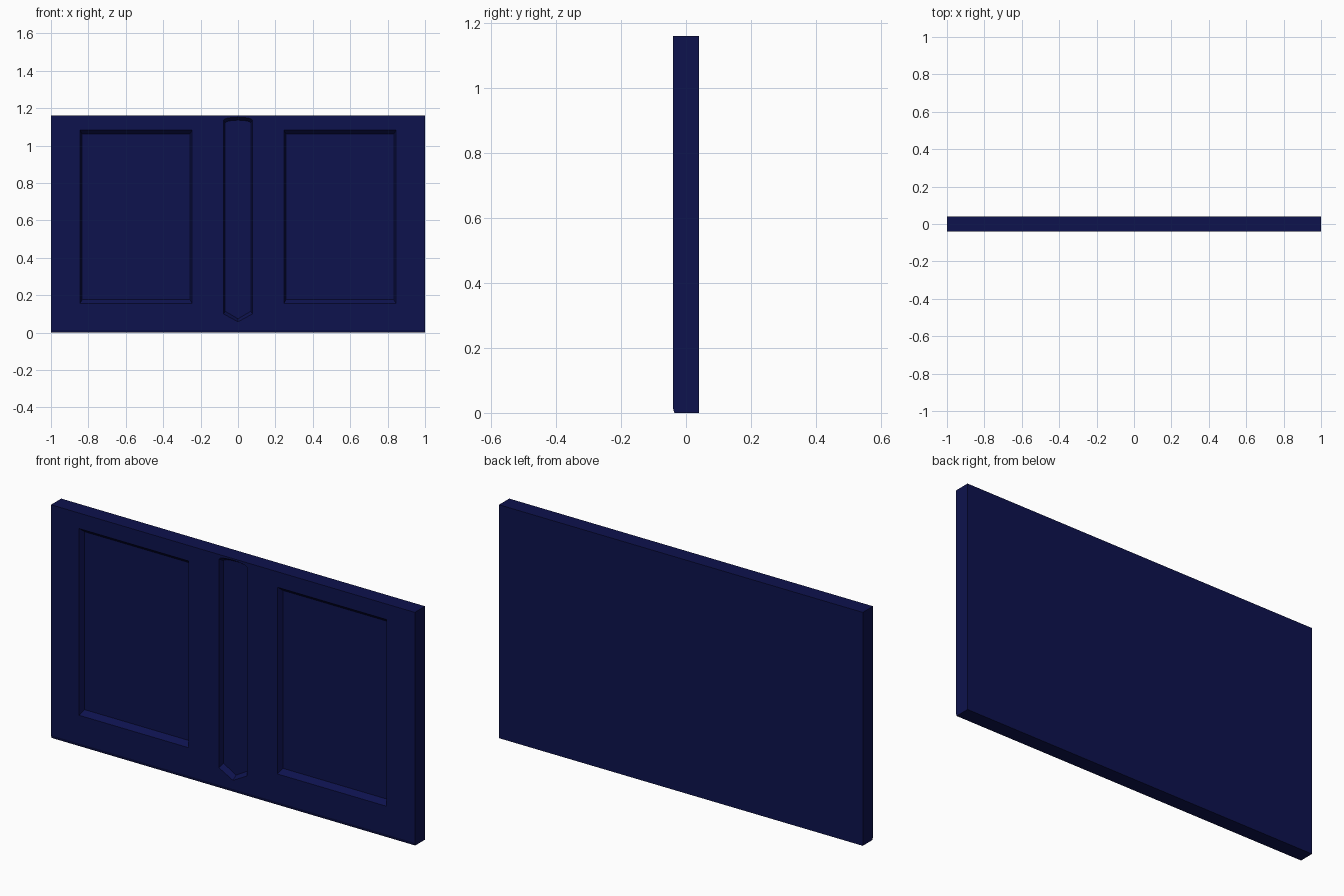
import bpy, bmesh, math

if "Cube" in bpy.data.objects:
    bpy.data.objects.remove(bpy.data.objects["Cube"])

H, T = 1.16, 0.04          # panel height, half thickness
DEPTH = 0.025              # depth of the recesses

mat = bpy.data.materials.new("dark_blue")
mat.diffuse_color = (0.004, 0.006, 0.075, 1)
mat.use_nodes = True
mat.node_tree.nodes["Principled BSDF"].inputs["Base Color"].default_value = mat.diffuse_color


def make_object(name, bm):
    bmesh.ops.recalc_face_normals(bm, faces=bm.faces[:])
    me = bpy.data.meshes.new(name)
    bm.to_mesh(me)
    bm.free()
    me.materials.append(mat)
    ob = bpy.data.objects.new(name, me)
    bpy.context.collection.objects.link(ob)
    return ob


def loft(name, loops):
    """Skin a closed solid through rings of points."""
    bm = bmesh.new()
    rings = [[bm.verts.new(p) for p in loop] for loop in loops]
    n = len(rings[0])
    for a, b in zip(rings, rings[1:]):
        for i in range(n):
            j = (i + 1) % n
            bm.faces.new((a[i], a[j], b[j], b[i]))
    bm.faces.new(rings[0])
    bm.faces.new(rings[-1])
    return make_object(name, bm)


def recess_cutter(name, rim, dx, dz):
    """Tapered cutter: outline 'rim' on the front face, shrunk at the floor."""
    xs, zs = [p[0] for p in rim], [p[1] for p in rim]
    cx, cz = (min(xs) + max(xs)) / 2, (min(zs) + max(zs)) / 2
    sx = 1 - 2 * dx / (max(xs) - min(xs))
    sz = 1 - 2 * dz / (max(zs) - min(zs))
    floor = [(cx + (x - cx) * sx, cz + (z - cz) * sz) for x, z in rim]
    ob = loft(name, [[(x, -T - 0.02, z) for x, z in rim],
                     [(x, -T, z) for x, z in rim],
                     [(x, -T + DEPTH, z) for x, z in floor]])
    ob.hide_render = True
    return ob


# Slab with a slight chamfer along the lower front edge
profile = [(-T, 0.015), (-T + 0.004, 0), (T, 0), (T, H), (-T, H)]
panel = loft("panel", [[(x, y, z) for y, z in profile] for x in (-1, 1)])

# Two rectangular recesses
cutters = []
for s in (-1, 1):
    rim = [(s * 0.245, 0.155), (s * 0.845, 0.155),
           (s * 0.845, 1.083), (s * 0.245, 1.083)]
    cutters.append(recess_cutter("side_recess_cutter", rim, 0.012, 0.022))

# Narrow central recess: pointed foot, shallow arched top
rim = [(-0.077, 0.1), (0, 0.058), (0.077, 0.1)]
rim += [(0.077 * math.cos(a), 1.137 + 0.015 * math.sin(a))
        for a in [math.pi * i / 8 for i in range(9)]]
rim.pop(3)
rim.pop()
rim[2:3] = [(0.077, 0.1), (0.077, 1.137)]
rim.append((-0.077, 1.137))
cutters.append(recess_cutter("centre_recess_cutter", rim, 0.008, 0.016))

# Carve the recesses
bpy.context.view_layer.objects.active = panel
for c in cutters:
    m = panel.modifiers.new("recess", 'BOOLEAN')
    m.operation, m.solver, m.object = 'DIFFERENCE', 'EXACT', c
    bpy.ops.object.modifier_apply(modifier=m.name)
for c in cutters:
    bpy.data.objects.remove(c)
